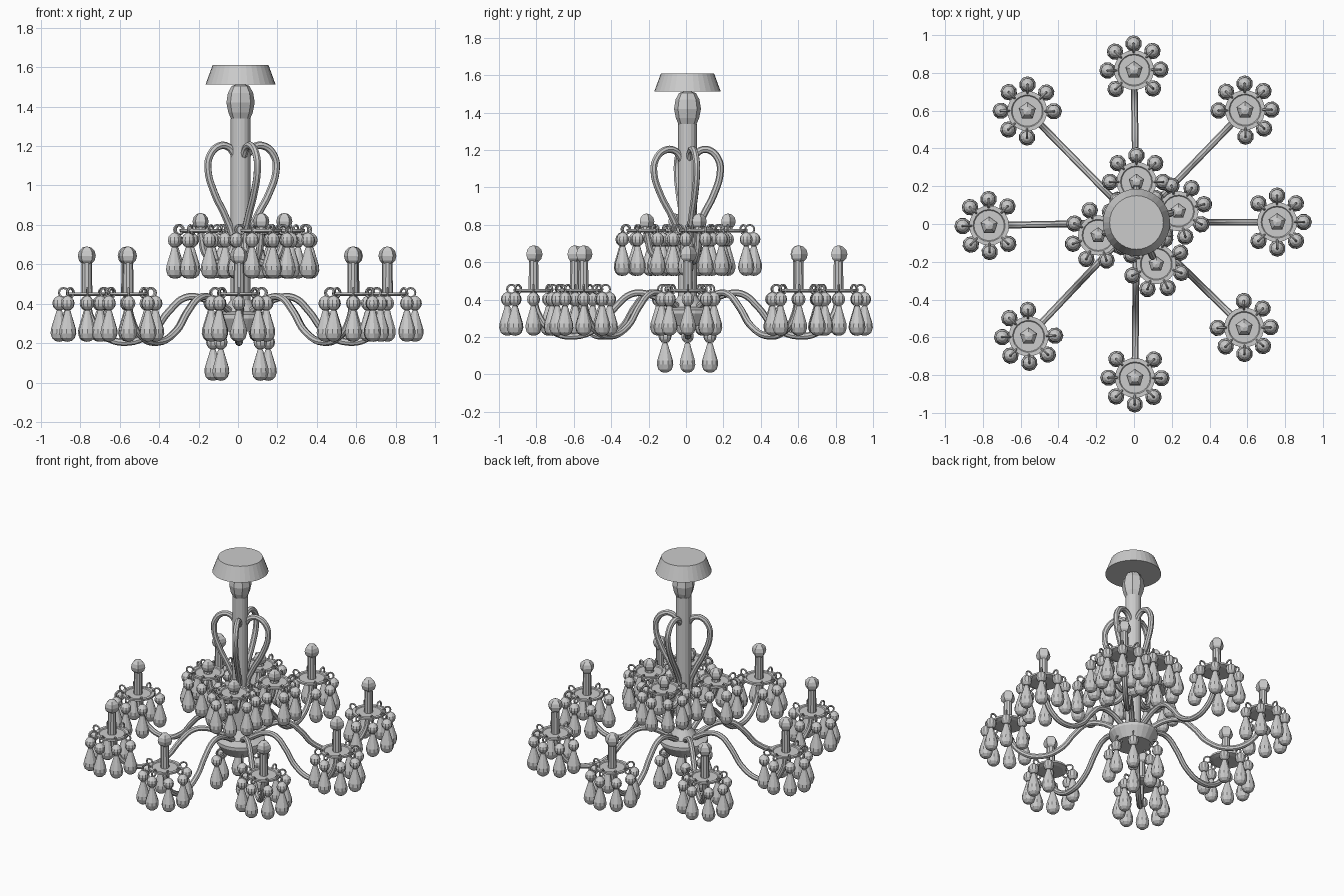
import bpy, math
from math import cos, sin, pi, atan2, hypot

if "Cube" in bpy.data.objects:
    bpy.data.objects.remove(bpy.data.objects["Cube"])

CX, CY = 0.013, 0.008          # axis of the central column


def lathe_data(profile, n, off=(0, 0, 0), phase=0.0):
    """Vertices and faces of a (radius, z) profile turned round z."""
    verts, faces, rings = [], [], []
    for r, z in profile:
        start = len(verts)
        if r < 1e-5:
            verts.append((off[0], off[1], off[2] + z))
            rings.append([start] * n)
        else:
            for i in range(n):
                a = 2 * pi * i / n + phase
                verts.append((off[0] + r * cos(a), off[1] + r * sin(a), off[2] + z))
            rings.append(list(range(start, start + n)))
    for lo, hi in zip(rings, rings[1:]):
        for i in range(n):
            j = (i + 1) % n
            quad = list(dict.fromkeys((lo[i], lo[j], hi[j], hi[i])))
            if len(quad) > 2:
                faces.append(quad)
    return verts, faces


def torus_data(center, major, minor, n=12, m=5):
    """Small hanging ring standing in the xz plane."""
    verts, faces = [], []
    for i in range(n):
        a = 2 * pi * i / n
        for j in range(m):
            b = 2 * pi * j / m
            r = major + minor * cos(b)
            verts.append((center[0] + r * cos(a), minor * sin(b), center[2] + r * sin(a)))
            k, l = (i + 1) % n, (j + 1) % m
            faces.append((i * m + j, i * m + l, k * m + l, k * m + j))
    return verts, faces


def make_mesh(name, *parts):
    verts, faces = [], []
    for v, f in parts:
        base = len(verts)
        verts += v
        faces += [[k + base for k in q] for q in f]
    me = bpy.data.meshes.new(name)
    me.from_pydata(verts, [], faces)
    me.validate()
    me.update()
    return me


def place(name, me, loc=(0, 0, 0), rot=0.0):
    ob = bpy.data.objects.new(name, me)
    ob.location = loc
    ob.rotation_euler = (0, 0, rot)
    bpy.context.collection.objects.link(ob)
    return ob


def tube(name, pts, radius):
    cu = bpy.data.curves.new(name, 'CURVE')
    cu.dimensions = '3D'
    cu.bevel_depth = radius
    cu.bevel_resolution = 2
    cu.resolution_u = 5
    sp = cu.splines.new('BEZIER')
    sp.bezier_points.add(len(pts) - 1)
    for bp, p in zip(sp.bezier_points, pts):
        bp.co = p
        bp.handle_left_type = bp.handle_right_type = 'AUTO'
    ob = place(name, cu)
    smooth.append(ob)


def arm(name, path, tip, radius):
    """Bend a (radius, z) path from the column towards a pan."""
    dx, dy = tip[0] - CX, tip[1] - CY
    s = hypot(dx, dy) / path[-1][0]
    a = atan2(dy, dx)
    tube(name, [(CX + r * s * cos(a), CY + r * s * sin(a), z) for r, z in path], radius)
    return a


smooth = []

# Shared parts
DR = 0.14                      # distance of the drops from the pan centre
ring = torus_data((0.118 - DR, 0, 0.006), 0.023, 0.006)
bead = lathe_data([(0, -0.085), (.018, -.08), (.031, -.065), (.035, -.048),
                   (.031, -.031), (.018, -.016), (0, -.008)], 10)
pear = lathe_data([(0, -0.243), (.02, -.239), (.036, -.225), (.044, -.2), (.042, -.178),
                   (.032, -.145), (.021, -.11), (.014, -.085), (0, -.078)], 10)
drop = make_mesh("crystal_drop", ring, bead, pear)
pan = make_mesh("drip_pan", lathe_data(
    [(0, -.012), (.08, -.012), (.106, -.004), (.106, .008), (.085, .008), (.08, .003), (0, .003)], 20))


def candle_mesh(name, h, r):
    prof = [(r * sin(pi * k / 6), h + r * (1 - cos(pi * k / 6))) for k in range(7)]
    prof[0], prof[-1] = (0, h), (0, h + 2 * r)
    return make_mesh(name, lathe_data([(0, 0), (.028, 0), (.026, h + .02), (0, h + .02)], 10),
                     lathe_data(prof, 5, phase=pi / 2))


tall = candle_mesh("candle", 0.145, 0.048)
short = candle_mesh("short_candle", 0.005, 0.043)


def pan_set(prefix, x, y, z, angle, candle):
    place(prefix + "_pan", pan, (x, y, z), angle)
    place(prefix + "_candle", candle, (x, y, z))
    for k in range(-3, 4):     # seven drops, none on the side of the column
        a = angle + k * pi / 4
        place(prefix + "_drop", drop, (x + DR * cos(a), y + DR * sin(a), z), a)


# Ceiling canopy, knob, column and hub bowl
place("canopy", make_mesh("canopy", lathe_data(
    [(0, 1.512), (.178, 1.512), (.142, 1.61), (0, 1.61)], 32)), (CX, CY, 0))
place("knob", make_mesh("knob", lathe_data(
    [(0, 1.32), (.045, 1.33), (.062, 1.37), (.072, 1.42), (.064, 1.47), (.045, 1.505), (0, 1.52)], 8)),
    (CX, CY, 0))
place("column", make_mesh("column", lathe_data(
    [(0, .3), (.05, .3), (.05, 1.34), (0, 1.34)], 16)), (CX, CY, 0))
place("hub_bowl", make_mesh("hub_bowl", lathe_data(
    [(0, .26), (.115, .26), (.155, .325), (.155, .345), (.09, .36), (.05, .42), (0, .42)], 24)), (CX, CY, 0))

# Drops under the hub
for x, y in [(.14, 0), (-.14, 0), (.1, .12), (.1, -.12), (-.1, .12), (-.1, -.12)]:
    place("hub_drop", drop, (CX + x, CY + y, .252), atan2(y, x))

# Eight lower arms
LOW = [(.03, .33), (.11, .385), (.2, .43), (.28, .43), (.36, .36), (.44, .26),
       (.56, .205), (.68, .235), (.75, .33), (.77, .44)]
for x, y in [(0, .815), (.588, .603), (.758, .01), (.583, -.548),
             (.005, -.815), (-.558, -.595), (-.767, -.008), (-.565, .598)]:
    a = arm("lower_arm", LOW, (x, y), .018)
    pan_set("lower", x, y, .45, a, tall)

# Four upper scroll arms
HIGH = [(.03, 1.15), (.065, 1.195), (.115, 1.2), (.165, 1.15), (.175, 1.08), (.14, .96), (.08, .84),
        (.045, .74), (.06, .65), (.12, .605), (.18, .64), (.215, .76)]
for x, y in [(.235, .068), (.013, .223), (-.19, -.06), (.118, -.212)]:
    a = arm("upper_arm", HIGH, (x, y), .019)
    pan_set("upper", x, y, .77, a, short)

# Turn the arms into smooth meshes
bpy.ops.object.select_all(action='DESELECT')
for ob in smooth:
    ob.select_set(True)
bpy.context.view_layer.objects.active = smooth[0]
bpy.ops.object.convert(target='MESH')
bpy.ops.object.shade_smooth_by_angle()
